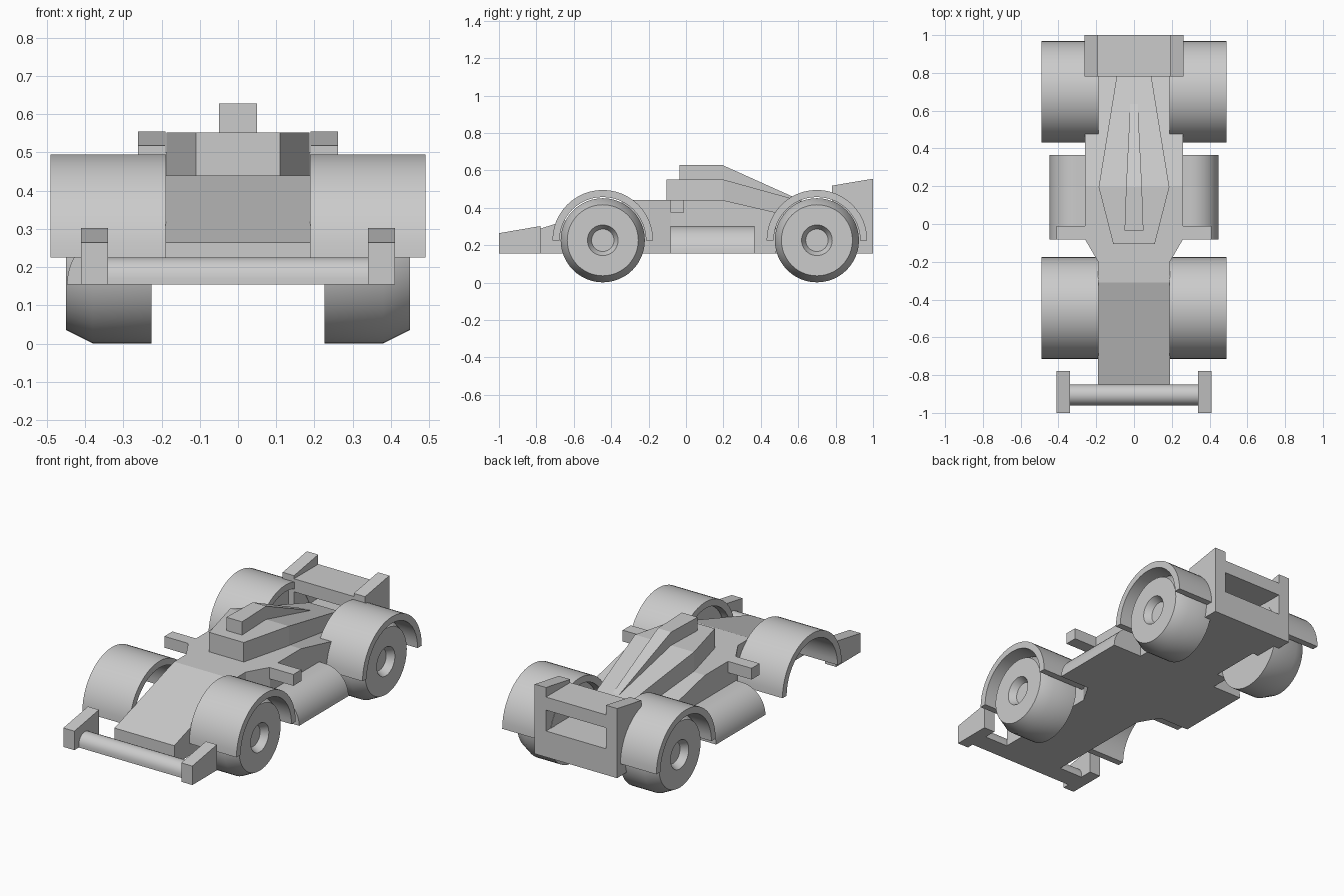
import bpy, bmesh
from math import sin, cos, pi

if "Cube" in bpy.data.objects:
    bpy.data.objects.remove(bpy.data.objects["Cube"])


def finish(name, bm, smooth=False):
    bmesh.ops.recalc_face_normals(bm, faces=bm.faces)
    me = bpy.data.meshes.new(name)
    bm.to_mesh(me)
    bm.free()
    ob = bpy.data.objects.new(name, me)
    bpy.context.collection.objects.link(ob)
    if smooth:
        bpy.ops.object.select_all(action='DESELECT')
        ob.select_set(True)
        bpy.context.view_layer.objects.active = ob
        bpy.ops.object.shade_smooth_by_angle(angle=0.5)
    return ob


def bridge(name, rings, smooth=False, closed=False):
    """Skin a list of equal rings; cap the ends or close the loop."""
    bm = bmesh.new()
    vs = [[bm.verts.new(p) for p in r] for r in rings]
    n = len(rings[0])
    pairs = list(zip(vs, vs[1:]))
    if closed:
        pairs.append((vs[-1], vs[0]))
    for a, b in pairs:
        for i in range(n):
            j = (i + 1) % n
            bm.faces.new((a[i], a[j], b[j], b[i]))
    if not closed:
        bm.faces.new(vs[0])
        bm.faces.new(vs[-1])
    return finish(name, bm, smooth)


def loft(name, base, stations):
    """Body section: stations of (y, half width, top z)."""
    return bridge(name, [[(-w, y, base), (w, y, base), (w, y, t), (-w, y, t)]
                         for y, w, t in stations])


def side_prism(name, pts, x0, x1, smooth=False):
    """Extrude a (y, z) profile along x."""
    return bridge(name, [[(x, y, z) for y, z in pts] for x in (x0, x1)], smooth)


def box(name, x0, x1, y0, y1, z0, z1):
    return side_prism(name, [(y0, z0), (y1, z0), (y1, z1), (y0, z1)], x0, x1)


FLOOR, AXLE, SEG = 0.155, 0.226, 48

# Main hull, engine cowl and air intake
loft("hull", FLOOR, [(-.85, .19, .265), (-.31, .19, .44), (-.2, .19, .44),
                     (-.08, .26, .44), (.2, .26, .44), (.48, .26, .375),
                     (.48, .19, .375), (.78, .19, .305)])
loft("cowl", .29, [(-.105, .11, .552), (.195, .187, .552), (.78, .092, .39)])
loft("air_intake", .40, [(-.035, .05, .628), (.195, .042, .628), (.64, .02, .428)])

# Front wing bar with rounded top
arc = [(-.905 + .055 * cos(pi * i / 12), .171 + .055 * sin(pi * i / 12)) for i in range(13)]
side_prism("front_wing", [(-.96, FLOOR), (-.85, FLOOR)] + arc, -.345, .345, True)

# Rear wing lower panel and upper bar
box("rear_panel", -.19, .19, .78, 1, FLOOR, .305)
box("rear_wing", -.19, .19, .78, 1, .425, .50)

for s, side in ((1, "right"), (-1, "left")):
    # Wing end plates
    side_prism("front_end_plate_" + side,
               [(-1, FLOOR), (-.777, FLOOR), (-.777, .302), (-1, .264)], s * .34, s * .41)
    side_prism("rear_end_plate_" + side,
               [(.78, FLOOR), (1, FLOOR), (1, .555), (.78, .518)], s * .19, s * .262)
    # Mirror block
    box("mirror_" + side, s * .2, s * .41, -.083, -.01, .375, .44)
    # Side pod with rounded outer shoulder
    pod = [(.24, FLOOR)] + [(.30 + .147 * cos(pi * i / 24), FLOOR + .147 * sin(pi * i / 24))
                            for i in range(13)] + [(.24, FLOOR + .147)]
    bridge("side_pod_" + side, [[(s * x, y, z) for x, z in pod] for y in (-.083, .365)], True)

    for y, end in ((-.445, "front"), (.70, "rear")):
        # Half-ring fender
        ring = [(y + r * cos(t), AXLE + r * sin(t))
                for r, angles in ((.269, range(25)), (.231, range(24, -1, -1)))
                for t in (pi * i / 24 for i in angles)]
        side_prism(f"fender_{end}_{side}", ring, s * .188, s * .49, True)
        # Chamfered wheel with tapered hub recess; the front left arch is empty
        if (side, end) == ("left", "front"):
            continue
        profile = [(.226, .225), (.38, .225), (.45, .19), (.45, .082), (.41, .06)]
        bridge(f"wheel_{end}_{side}",
               [[(s * x, y + r * cos(2 * pi * i / SEG), AXLE + r * sin(2 * pi * i / SEG))
                 for i in range(SEG)] for x, r in profile], True)
